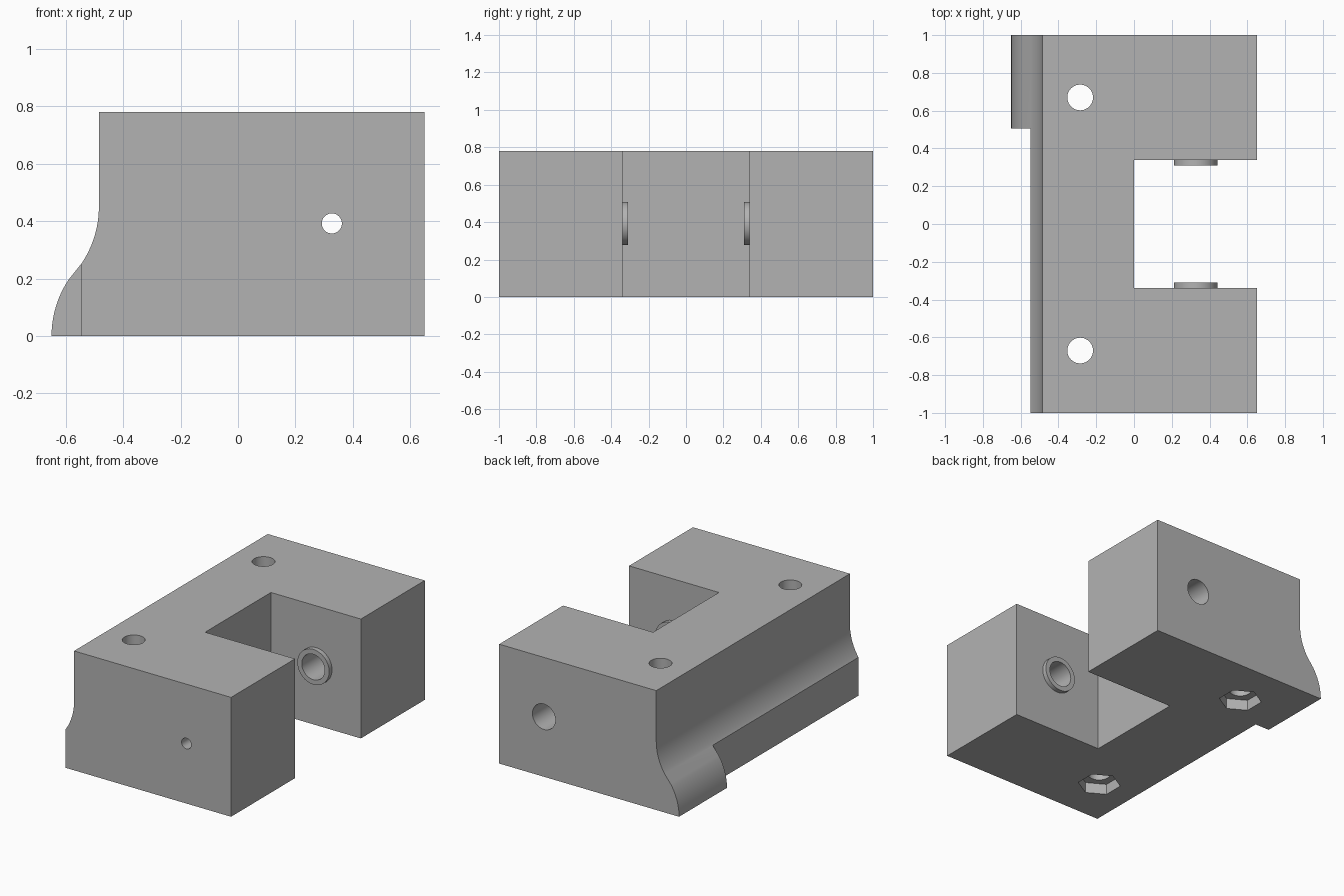
import bpy, bmesh, math
from mathutils import Matrix

cube = bpy.data.objects.get("Cube")
if cube:
    bpy.data.objects.remove(cube, do_unlink=True)

grey = bpy.data.materials.new("machined_grey")
grey.use_nodes = True
colour = (0.45, 0.45, 0.45, 1)
grey.diffuse_color = colour
grey.node_tree.nodes["Principled BSDF"].inputs["Base Color"].default_value = colour


def make_object(name, bm):
    bmesh.ops.recalc_face_normals(bm, faces=bm.faces)
    mesh = bpy.data.meshes.new(name)
    bm.to_mesh(mesh)
    bm.free()
    mesh.materials.append(grey)
    obj = bpy.data.objects.new(name, mesh)
    bpy.context.collection.objects.link(obj)
    return obj


def box(name, lo, hi):
    bm = bmesh.new()
    centre = [(a + b) / 2 for a, b in zip(lo, hi)]
    size = [b - a for a, b in zip(lo, hi)]
    bmesh.ops.create_cube(bm, size=1, matrix=Matrix.Translation(centre) @ Matrix.Diagonal((*size, 1)))
    return make_object(name, bm)


def cylinder(name, radius, centre, length, axis="Z", sides=48):
    bm = bmesh.new()
    turn = Matrix.Rotation(math.pi / 2, 4, "X") if axis == "Y" else Matrix.Identity(4)
    bmesh.ops.create_cone(bm, cap_ends=True, segments=sides, radius1=radius, radius2=radius,
                          depth=length, matrix=Matrix.Translation(centre) @ turn)
    return make_object(name, bm)


def combine(target, tool, operation="DIFFERENCE"):
    mod = target.modifiers.new(tool.name, "BOOLEAN")
    mod.operation = operation
    mod.solver = "EXACT"
    mod.object = tool
    bpy.context.view_layer.objects.active = target
    bpy.ops.object.modifier_apply(modifier=mod.name)
    bpy.data.objects.remove(tool, do_unlink=True)


# Block with an S-curved left side, extruded along y
height, half, lip, wall, radius = 0.78, 0.65, -0.65, -0.485, 0.353
steps, sweep = 12, math.radians(34)
profile = [(half, 0)]
for i in range(steps + 1):
    a = sweep * i / steps
    profile.append((lip + radius * (1 - math.cos(a)), radius * math.sin(a)))
for i in range(steps + 1):
    a = sweep * (1 - i / steps)
    profile.append((wall - radius * (1 - math.cos(a)), 0.45 - radius * math.sin(a)))
profile += [(wall, height), (half, height)]

bm = bmesh.new()
face = bm.faces.new([bm.verts.new((x, -1, z)) for x, z in profile])
swept = bmesh.ops.extrude_face_region(bm, geom=[face])
bmesh.ops.translate(bm, vec=(0, 2, 0), verts=[v for v in swept["geom"] if isinstance(v, bmesh.types.BMVert)])
block = make_object("clamp_block", bm)

# Slot between the two arms, and shortened lip
combine(block, box("arm_slot", (0, -0.34, -0.1), (1, 0.34, 1)))
combine(block, box("lip_notch", (-1, -1.1, -0.1), (-0.547, 0.505, 0.4)))

# Pivot bosses on the inner arm faces
pivot_x, pivot_z = 0.327, 0.392
for side in (-1, 1):
    combine(block, cylinder("pivot_boss", 0.115, (pivot_x, side * 0.36, pivot_z), 0.1, "Y"), "UNION")

# Stepped pivot bore: wide from the back, narrow through the front
combine(block, cylinder("pivot_bore", 0.083, (pivot_x, 0.15, pivot_z), 2.1, "Y"))
combine(block, cylinder("pin_hole", 0.035, (pivot_x, -0.9, pivot_z), 0.6, "Y"))

# Bolt holes with hexagonal nut pockets underneath
for y in (-0.67, 0.67):
    combine(block, cylinder("bolt_hole", 0.068, (-0.285, y, 0.4), 1.2))
    combine(block, cylinder("nut_pocket", 0.13, (-0.285, y, 0), 0.14, sides=6))

# Smooth curves, sharp edges
bpy.ops.object.select_all(action="DESELECT")
block.select_set(True)
bpy.context.view_layer.objects.active = block
bpy.ops.object.shade_smooth_by_angle(angle=math.radians(25))
